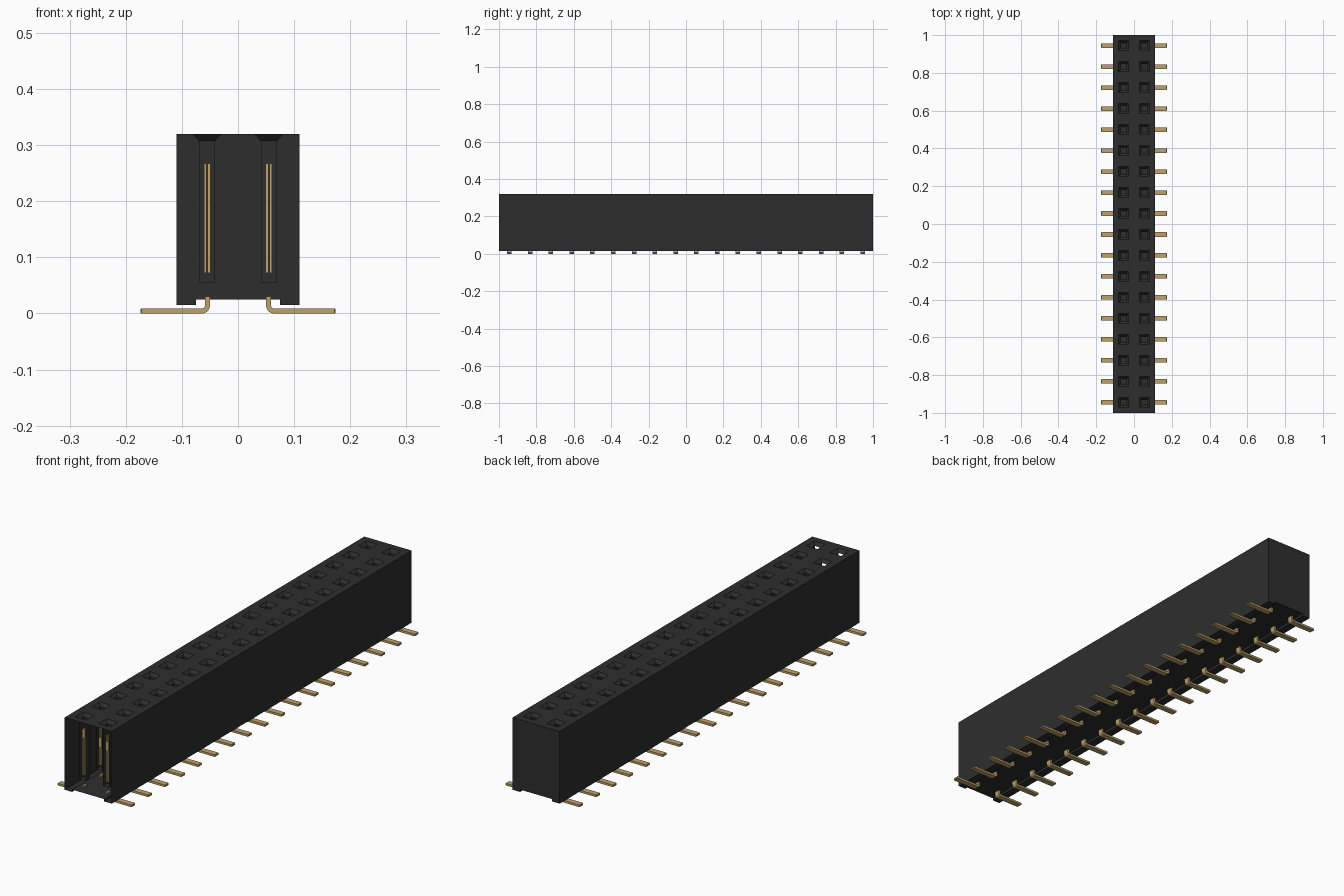
import bpy, bmesh
from math import sin, cos, pi

cube = bpy.data.objects.get("Cube")
if cube:
    bpy.data.objects.remove(cube, do_unlink=True)

ROWS = 18
PITCH = 2 / ROWS
FIRST_Y = -1 + PITCH / 2
COL_X = 0.055
HALF_W, TOP = 0.11, 0.32
MOUTH, BORE = 0.026, 0.014


def material(name, rgb, rough):
    m = bpy.data.materials.new(name)
    m.use_nodes = True
    m.diffuse_color = (*rgb, 1)
    bsdf = m.node_tree.nodes["Principled BSDF"]
    bsdf.inputs["Base Color"].default_value = (*rgb, 1)
    bsdf.inputs["Roughness"].default_value = rough
    return m


black = material("black plastic", (0.027, 0.027, 0.027), 0.6)
gold = material("gold plating", (0.52, 0.36, 0.15), 0.5)


def finish(bm, name, mat, repeat=False, merge=True):
    if merge:
        bmesh.ops.remove_doubles(bm, verts=bm.verts, dist=1e-5)
        bmesh.ops.recalc_face_normals(bm, faces=bm.faces)
    mesh = bpy.data.meshes.new(name)
    bm.to_mesh(mesh)
    bm.free()
    mesh.materials.append(mat)
    ob = bpy.data.objects.new(name, mesh)
    bpy.context.collection.objects.link(ob)
    if repeat:
        # one position is copied along the row and mirrored to the other row
        arr = ob.modifiers.new("along row", 'ARRAY')
        arr.count = ROWS
        arr.use_relative_offset = False
        arr.use_constant_offset = True
        arr.constant_offset_displace = (0, PITCH, 0)
        ob.modifiers.new("other row", 'MIRROR')
    return ob


def face(bm, pts):
    return bm.faces.new([bm.verts.new(p) for p in pts])


# Housing: thin shell, open at the front, with square holes in the top
bm = bmesh.new()
xs = [-HALF_W, -COL_X - MOUTH, -COL_X + MOUTH, COL_X - MOUTH, COL_X + MOUTH, HALF_W]
ys = [-1]
for i in range(ROWS):
    y = FIRST_Y + i * PITCH
    ys += [y - MOUTH, y + MOUTH]
ys.append(1)
for i in range(len(xs) - 1):
    for j in range(len(ys) - 1):
        if i % 2 and j % 2:
            continue
        a, b, c, d = xs[i], xs[i + 1], ys[j], ys[j + 1]
        face(bm, [(a, c, TOP), (b, c, TOP), (b, d, TOP), (a, d, TOP)])
# walls, side rails and floor follow one open profile
profile = [(-HALF_W, TOP), (-HALF_W, 0.015), (-0.075, 0.015), (-0.075, 0.025),
           (0.075, 0.025), (0.075, 0.015), (HALF_W, 0.015), (HALF_W, TOP)]
for (xa, za), (xb, zb) in zip(profile, profile[1:]):
    face(bm, [(xa, -1, za), (xa, 1, za), (xb, 1, zb), (xb, -1, zb)])
face(bm, [(x, 1, z) for x, z in profile])
finish(bm, "housing", black)

# Sockets: funnel mouth leading into a square well, open on its front side
bm = bmesh.new()


def ring(half, z):
    return [(COL_X + sx * half, FIRST_Y + sy * half, z)
            for sx, sy in ((-1, -1), (1, -1), (1, 1), (-1, 1))]


mouth, neck, base = ring(MOUTH, TOP), ring(BORE, 0.307), ring(BORE, 0.055)
for k in range(4):
    n = (k + 1) % 4
    face(bm, [mouth[n], mouth[k], neck[k], neck[n]])
    if k:
        face(bm, [neck[n], neck[k], base[k], base[n]])
face(bm, base)
finish(bm, "sockets", black, True, merge=False)

# Contacts: a pair of slim prongs standing in each well
bm = bmesh.new()
for side in (-1, 1):
    prong = bmesh.ops.create_cube(bm, size=1)["verts"]
    for v in prong:
        taper = 0.75 if v.co.z > 0 else 1
        v.co.x = COL_X + side * 0.0035 + v.co.x * 0.005
        v.co.y = FIRST_Y + v.co.y * 0.02 * taper
        v.co.z = 0.17 + v.co.z * 0.195
finish(bm, "contacts", gold, True)

# Legs: bent strips running outward below the housing
bm = bmesh.new()
BEND_X, BEND_Z, TIP = 0.064, 0.014, 0.174


def arc(r):
    return [(BEND_X - r * cos(t * pi / 10), BEND_Z - r * sin(t * pi / 10))
            for t in range(6)]


outline = [(0.05, 0.03)] + arc(0.014) + [(TIP, 0), (TIP, 0.009)]
outline += arc(0.005)[::-1] + [(0.059, 0.03)]
strip = face(bm, [(x, FIRST_Y - 0.012, z) for x, z in outline])
ext = bmesh.ops.extrude_face_region(bm, geom=[strip])["geom"]
bmesh.ops.translate(bm, vec=(0, 0.024, 0),
                    verts=[g for g in ext if isinstance(g, bmesh.types.BMVert)])
# chamfer the outer tip
tip_edges = [e for e in bm.edges if all(v.co.x > TIP - 0.001 for v in e.verts)]
bmesh.ops.bevel(bm, geom=tip_edges, offset=0.002, segments=1, affect='EDGES')
finish(bm, "legs", gold, True)
